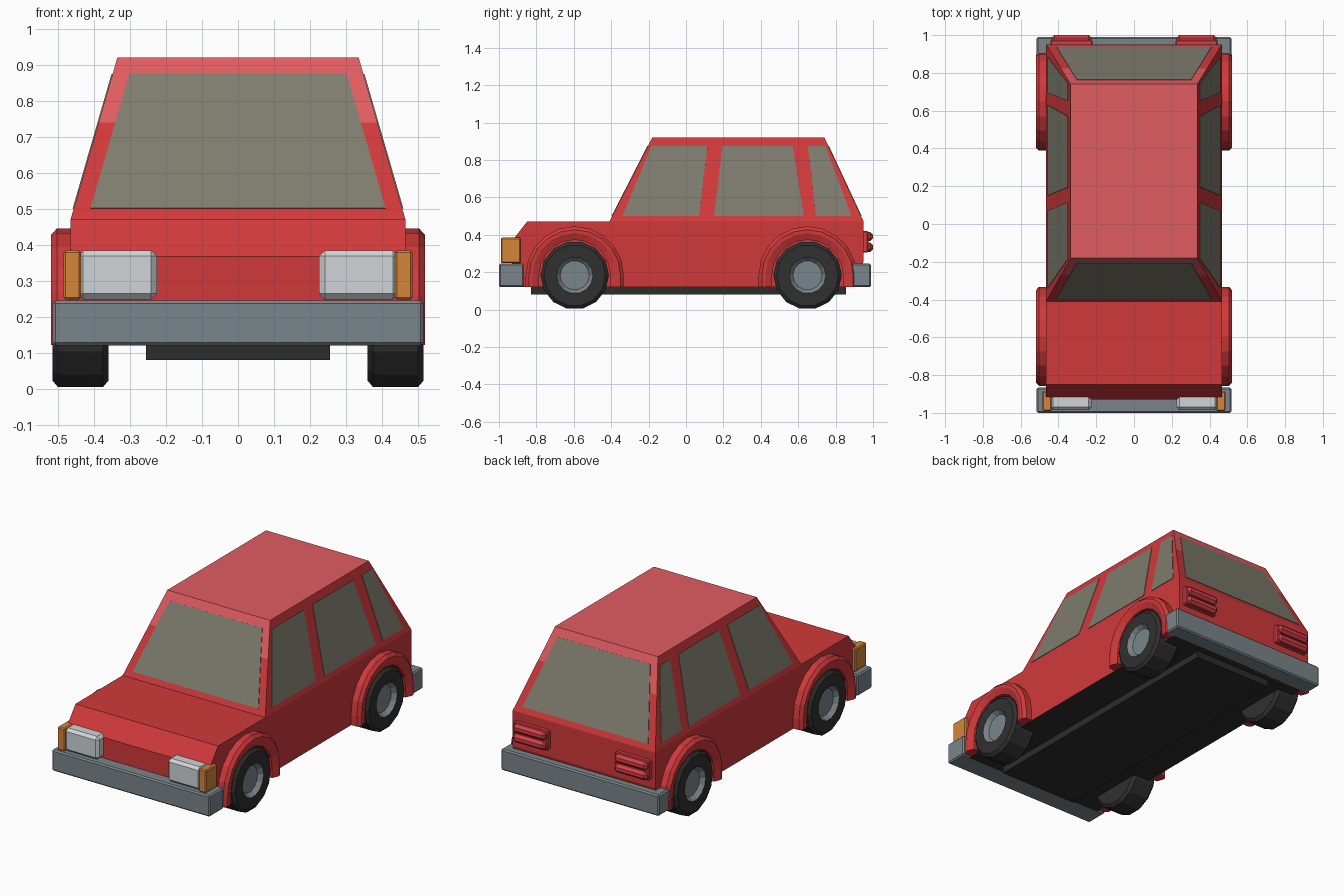
import bpy, bmesh, math
from mathutils import Vector

if "Cube" in bpy.data.objects:
    bpy.data.objects.remove(bpy.data.objects["Cube"])


def mat(name, r, g, b):
    m = bpy.data.materials.new(name)
    lin = [((c / 255 + 0.055) / 1.055) ** 2.4 for c in (r, g, b)]
    m.diffuse_color = (*lin, 1)
    m.use_nodes = True
    m.node_tree.nodes["Principled BSDF"].inputs["Base Color"].default_value = m.diffuse_color
    return m


RED = mat("red_paint", 208, 57, 58)
ROOF = mat("light_red_paint", 224, 93, 97)
GLASS = mat("window_glass", 126, 124, 110)
GREY = mat("bumper_grey", 122, 133, 138)
BLACK = mat("underbody_black", 44, 44, 44)
TYRE = mat("tyre_black", 48, 48, 48)
LAMP = mat("headlight_white", 208, 213, 215)
ORANGE = mat("indicator_orange", 212, 134, 58)
TAIL = mat("tail_light_red", 214, 62, 70)


def finish(name, bm, *mats):
    bmesh.ops.recalc_face_normals(bm, faces=bm.faces)
    me = bpy.data.meshes.new(name)
    bm.to_mesh(me)
    bm.free()
    for m in mats:
        me.materials.append(m)
    ob = bpy.data.objects.new(name, me)
    bpy.context.collection.objects.link(ob)
    return ob


def skin(bm, rings, caps=True):
    """Join equal-length closed rings of points with quads."""
    vs = [[bm.verts.new(p) for p in r] for r in rings]
    n = len(vs[0])
    for a, b in zip(vs, vs[1:]):
        for j in range(n):
            bm.faces.new((a[j], a[(j + 1) % n], b[(j + 1) % n], b[j]))
    if caps:
        bm.faces.new(vs[0])
        bm.faces.new(vs[-1])


def box(name, x, y, z, m, bevel=0.0):
    bm = bmesh.new()
    skin(bm, [[(x[0], y[0], h), (x[1], y[0], h), (x[1], y[1], h), (x[0], y[1], h)] for h in z])
    if bevel:
        bmesh.ops.bevel(bm, geom=bm.edges[:], offset=bevel, segments=1, affect='EDGES')
    return finish(name, bm, m)


def mirror(ob):
    ob.modifiers.new("mirror", 'MIRROR')
    return ob


# Lower body: side profile extruded across the width, dark underneath
profile = [(-0.87, 0.12), (-0.93, 0.2), (-0.93, 0.367), (-0.85, 0.47),
           (0.95, 0.47), (0.95, 0.26), (0.9, 0.12)]
bm = bmesh.new()
skin(bm, [[(x, y, z) for y, z in profile] for x in (-0.465, 0.465)])
bmesh.ops.recalc_face_normals(bm, faces=bm.faces)
bm.normal_update()
for f in bm.faces:
    f.material_index = 1 if f.normal.z < -0.9 else 0
finish("lower_body", bm, RED, BLACK)


# Cabin: tapered block, lighter paint on the roof and the upper end frames
def cabin(z):
    t = (z - 0.47) / 0.45
    return 0.465 - 0.13 * t, -0.41 + 0.23 * t, 0.95 - 0.21 * t


bm = bmesh.new()
rings = []
for z in (0.47, 0.74, 0.92):
    w, a, b = cabin(z)
    rings.append([(-w, a, z), (w, a, z), (w, b, z), (-w, b, z)])
skin(bm, rings)
bmesh.ops.recalc_face_normals(bm, faces=bm.faces)
bm.normal_update()
for f in bm.faces:
    upper = f.calc_center_median().z > 0.74 and abs(f.normal.x) < 0.5
    f.material_index = 1 if upper else 0
finish("cabin", bm, RED, ROOF)


# Windows: thin plates lying on the cabin walls
def plate(name, pts):
    pts = [Vector(p) for p in pts]
    n = (pts[1] - pts[0]).cross(pts[2] - pts[0]).normalized()
    if n.dot(pts[0] - Vector((0, 0.27, 0.5))) < 0:
        n = -n
    bm = bmesh.new()
    skin(bm, [[p - n * 0.003 for p in pts], [p + n * 0.003 for p in pts]])
    return finish(name, bm, GLASS)


Z0, Z1 = 0.5, 0.874
for name, k in (("windscreen", 1), ("rear_window", 2)):
    lo, hi = cabin(Z0)[k], cabin(Z1)[k]
    plate(name, [(-0.41, lo, Z0), (0.41, lo, Z0), (0.302, hi, Z1), (-0.302, hi, Z1)])
for name, a, b, c, d in (("front_side_window", -0.34, 0.07, 0.115, -0.185),
                         ("middle_side_window", 0.15, 0.63, 0.57, 0.195),
                         ("rear_side_window", 0.695, 0.885, 0.745, 0.652)):
    lo, hi = cabin(Z0)[0], cabin(Z1)[0]
    mirror(plate(name, [(lo, a, Z0), (lo, b, Z0), (hi, c, Z1), (hi, d, Z1)]))

# Underbody plate
box("underbody", (-0.255, 0.255), (-0.83, 0.855), (0.08, 0.125), BLACK)

# Bumpers
box("front_bumper", (-0.515, 0.515), (-1.0, -0.865), (0.12, 0.245), GREY, 0.008)
box("rear_bumper", (-0.515, 0.515), (0.88, 0.99), (0.12, 0.245), GREY, 0.008)

# Wheels and wheel arches, mirrored to the left side
HZ, SIDES = 0.183, 14
TYRE_PROFILE = [(0.36, 0.1), (0.36, 0.165), (0.375, 0.183), (0.5, 0.183),
                (0.515, 0.165), (0.515, 0.098), (0.49, 0.078)]
ARCH_SECTION = [(0.44, 0.262), (0.503, 0.262), (0.52, 0.244), (0.52, 0.225),
                (0.505, 0.19), (0.44, 0.19)]
for end, cy in (("front", -0.595), ("rear", 0.65)):
    bm = bmesh.new()
    turn = [2 * math.pi * (i + 0.5) / SIDES for i in range(SIDES)]
    skin(bm, [[(x, cy + r * math.sin(a), HZ - r * math.cos(a)) for a in turn]
              for x, r in TYRE_PROFILE])
    for f in bm.faces:
        c = f.calc_center_median()
        hub = c.x > 0.48 and math.hypot(c.y - cy, c.z - HZ) < 0.096
        f.material_index = 1 if hub else 0
    mirror(finish(end + "_wheel", bm, TYRE, GREY))

    bm = bmesh.new()
    arc = [math.pi * i / 10 for i in range(11)]
    rings = [[(x, cy + r * math.cos(a), HZ + r * math.sin(a)) for x, r in ARCH_SECTION]
             for a in arc]
    rings.insert(0, [(x, y, 0.122) for x, y, z in rings[0]])
    rings.append([(x, y, 0.122) for x, y, z in rings[-1]])
    skin(bm, rings)
    mirror(finish(end + "_wheel_arch", bm, RED))

# Headlights and wrap-round indicators
mirror(box("headlight", (0.225, 0.446), (-0.985, -0.89), (0.248, 0.384), LAMP, 0.016))
mirror(box("indicator", (0.436, 0.485), (-0.99, -0.885), (0.248, 0.384), ORANGE, 0.006))

# Tail lights: a backing block with two raised bars
mirror(box("tail_light", (0.22, 0.442), (0.92, 0.975), (0.305, 0.42), TAIL, 0.006))
for name, z in (("lower_tail_bar", 0.308), ("upper_tail_bar", 0.366)):
    mirror(box(name, (0.225, 0.437), (0.93, 1.0), (z, z + 0.05), TAIL, 0.015))
